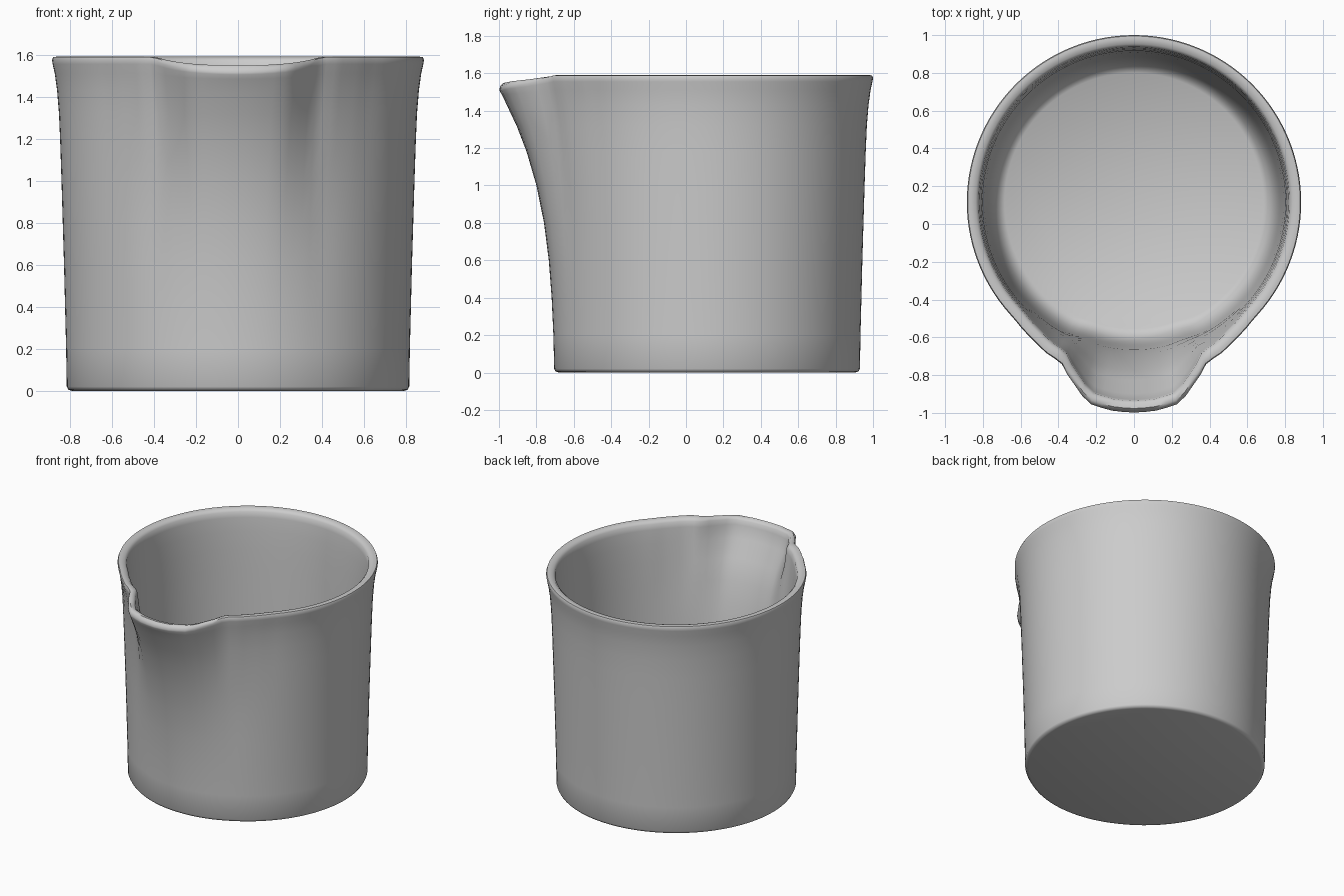
import bpy, bmesh, math

if "Cube" in bpy.data.objects:
    bpy.data.objects.remove(bpy.data.objects["Cube"])

SEGMENTS = 120
CENTRE_Y = 0.115

# (radius, height) from underside edge, up the outside, over the rim, down to the floor
PROFILE = [(0.79, 0.0), (0.808, 0.006), (0.815, 0.02), (0.818, 0.2), (0.823, 0.4),
           (0.828, 0.6), (0.834, 0.8), (0.84, 1.0), (0.846, 1.18), (0.852, 1.32),
           (0.861, 1.43), (0.872, 1.51), (0.882, 1.555), (0.885, 1.575), (0.88, 1.588),
           (0.865, 1.59), (0.838, 1.585), (0.823, 1.57), (0.817, 1.53), (0.809, 1.43),
           (0.802, 1.3), (0.797, 1.15), (0.792, 1.0), (0.786, 0.8), (0.78, 0.6),
           (0.774, 0.4), (0.767, 0.25), (0.755, 0.15), (0.738, 0.09), (0.715, 0.05),
           (0.685, 0.03)]
TIP = 14     # last profile point of the outer lip
INSIDE = 20  # first profile point of the inner wall
# spout bulge around the rim (degrees from the front) and up the wall
BULGE = [(0, 0.23), (6, 0.226), (13, 0.207), (17.6, 0.138), (22, 0.083), (25.5, 0.032),
         (28, 0.0), (180, 0.0)]
RISE = [(0, 0.02), (0.3, 0.03), (0.5, 0.06), (0.7, 0.12), (0.9, 0.23), (1.1, 0.42),
        (1.25, 0.62), (1.42, 0.88), (1.5, 0.98), (1.56, 1.0), (1.6, 0.98)]
# small ears of the rim beside the spout
EARS = [(0, 0), (24, 0), (27, 0.03), (29, 0.042), (36, 0.02), (46, 0), (180, 0)]


def lookup(table, v):
    for (a, p), (b, q) in zip(table, table[1:]):
        if v <= b:
            return p + (q - p) * (v - a) / (b - a)
    return table[-1][1]


# Beaker body with the pouring spout pulled out of the front
bm = bmesh.new()
rings = []
for k, (radius, z) in enumerate(PROFILE):
    ring = []
    # the lip tips downward towards its outer edge
    drop = {TIP - 2: 0.06, TIP - 1: 0.065, TIP: 0.055}.get(k, 0.042)
    drop *= max(0.0, (z - 1.2) / 0.39) ** 2
    for i in range(SEGMENTS):
        deg = 360 * i / SEGMENTS
        deg = deg - 360 if deg > 180 else deg
        side = abs(deg)
        r = radius + lookup(BULGE, side) * lookup(RISE, z)
        r += lookup(EARS, side) * max(0.0, min(1.0, (z - 0.9) / 0.6))
        if k >= INSIDE:  # thicker wall behind the spout
            r -= 0.02 * max(0.0, min(1.0, (28 - side) / 8))
        a = math.radians(deg)
        ring.append(bm.verts.new((r * math.sin(a), CENTRE_Y - r * math.cos(a),
                                  z - drop * max(0.0, 1 - (deg / 26) ** 2))))
    rings.append(ring)
for low, high in zip(rings, rings[1:]):
    for i in range(SEGMENTS):
        j = (i + 1) % SEGMENTS
        bm.faces.new((low[i], low[j], high[j], high[i]))

# Underside and inner floor
bm.faces.new(rings[0][::-1])
bm.faces.new(rings[-1])
bmesh.ops.recalc_face_normals(bm, faces=bm.faces[:])

mesh = bpy.data.meshes.new("beaker")
bm.to_mesh(mesh)
bm.free()
beaker = bpy.data.objects.new("beaker", mesh)
bpy.context.collection.objects.link(beaker)
bpy.context.view_layer.objects.active = beaker
beaker.select_set(True)
bpy.ops.object.shade_smooth_by_angle(angle=math.radians(50))
